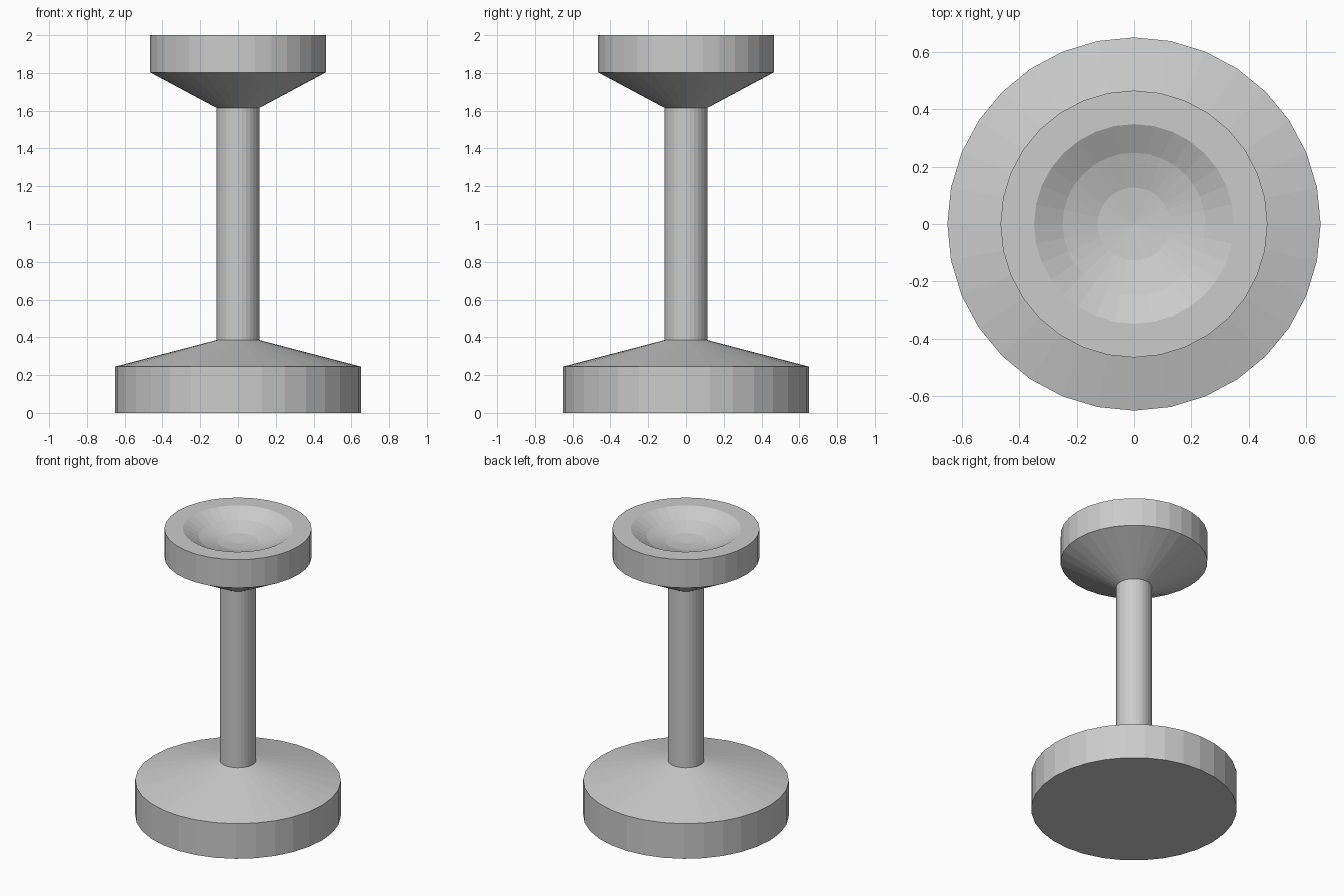
import bpy
import bmesh
from math import cos, sin, pi, radians

if "Cube" in bpy.data.objects:
    bpy.data.objects.remove(bpy.data.objects["Cube"])

SIDES = 32


def lathe(name, profile):
    """Turn (radius, z) points around z; points with radius 0 become poles."""
    bm = bmesh.new()
    rings = []
    for r, z in profile:
        count = SIDES if r > 0 else 1
        rings.append([bm.verts.new((r * cos(2 * pi * i / SIDES),
                                    r * sin(2 * pi * i / SIDES), z))
                      for i in range(count)])
    for a, b in zip(rings, rings[1:]):
        for i in range(SIDES):
            j = (i + 1) % SIDES
            if len(a) == 1:
                bm.faces.new((a[0], b[j], b[i]))
            elif len(b) == 1:
                bm.faces.new((a[i], a[j], b[0]))
            else:
                bm.faces.new((a[i], a[j], b[j], b[i]))
    # Flat end discs
    for ring, flip in ((rings[0], True), (rings[-1], False)):
        if len(ring) > 1:
            bm.faces.new(ring[::-1] if flip else ring)
    bmesh.ops.recalc_face_normals(bm, faces=bm.faces)
    mesh = bpy.data.meshes.new(name)
    bm.to_mesh(mesh)
    bm.free()
    obj = bpy.data.objects.new(name, mesh)
    bpy.context.collection.objects.link(obj)
    return obj


STEM_R, STEM_LOW, STEM_HIGH = 0.114, 0.385, 1.615

# Heavy foot: drum with a shallow cone
lathe("base", [(0.65, 0), (0.65, 0.245), (STEM_R, STEM_LOW)])

# Straight column
lathe("stem", [(STEM_R, STEM_LOW), (STEM_R, STEM_HIGH)])

# Top cup with a shallow spherical dish
R, CENTRE = 0.65, 2.547
dish = [(R * sin(radians(a)), CENTRE - R * cos(radians(a))) for a in (22.5, 11.25)]
lathe("cup", [(STEM_R, STEM_HIGH), (0.465, 1.803), (0.465, 2.0), (0.348, 2.0)]
      + dish + [(0, CENTRE - R)])
